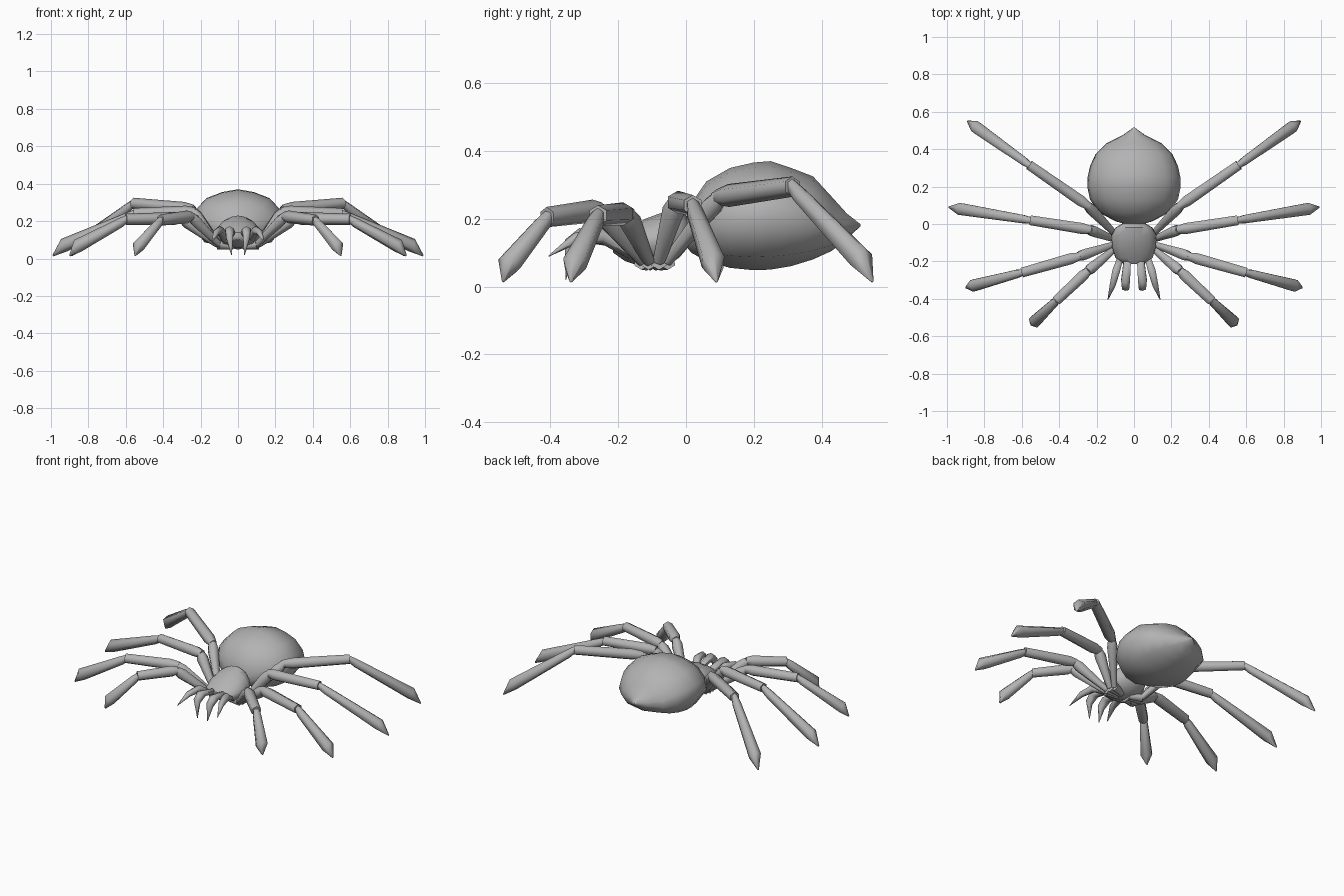
import bpy, bmesh, math
from mathutils import Vector

if "Cube" in bpy.data.objects:
    bpy.data.objects.remove(bpy.data.objects["Cube"])

grey = bpy.data.materials.new("plain grey")
grey.diffuse_color = (0.45, 0.45, 0.45, 1)
grey.use_nodes = True
grey.node_tree.nodes["Principled BSDF"].inputs["Base Color"].default_value = grey.diffuse_color


def finish(name, bm, angle):
    bmesh.ops.recalc_face_normals(bm, faces=bm.faces)
    me = bpy.data.meshes.new(name)
    bm.to_mesh(me)
    bm.free()
    ob = bpy.data.objects.new(name, me)
    bpy.context.collection.objects.link(ob)
    me.materials.append(grey)
    bpy.ops.object.select_all(action='DESELECT')
    ob.select_set(True)
    bpy.context.view_layer.objects.active = ob
    bpy.ops.object.shade_smooth_by_angle(angle=math.radians(angle))
    return ob


def skin(bm, rings):
    """Join rings of points with quads and cap both ends."""
    loops = [[bm.verts.new(p) for p in r] for r in rings]
    n = len(loops[0])
    for a, b in zip(loops, loops[1:]):
        for i in range(n):
            j = (i + 1) % n
            bm.faces.new((a[i], a[j], b[j], b[i]))
    bm.faces.new(loops[0])
    bm.faces.new(loops[-1])


def tube(bm, pts, radii, sides=6):
    """Faceted tube along pts, one radius per point."""
    pts = [Vector(p) for p in pts]
    d = (pts[-1] - pts[0]).normalized()
    side = d.cross(Vector((0, 0, 1))).normalized()
    up = side.cross(d)
    rings = []
    for p, r in zip(pts, radii):
        rings.append([p + r * (math.cos(t) * side + math.sin(t) * up)
                      for t in (2 * math.pi * (k + .5) / sides for k in range(sides))])
    skin(bm, rings)


def body(name, stations, shape, angle):
    """Loft along y; station = y, half width, bottom, middle, top height."""
    bm = bmesh.new()
    rings = []
    for y, w, lo, mid, hi in stations:
        rings.append([(w * u, y, mid + v * ((hi - mid) if v > 0 else (mid - lo)))
                      for u, v in shape])
    skin(bm, rings)
    return finish(name, bm, angle)


# Abdomen with a side ridge and a pointed rear
round_shape = [(1, 0), (.93, .38), (.68, .74), (.34, .92), (0, 1), (-.34, .92), (-.68, .74), (-.93, .38),
               (-1, 0), (-.72, -.72), (0, -1), (.72, -.72)]
body("abdomen", [
    (.0, .05, .12, .15, .2), (.015, .10, .10, .155, .245), (.06, .185, .075, .17, .31),
    (.13, .235, .055, .183, .35), (.20, .25, .048, .187, .366), (.25, .248, .05, .187, .37),
    (.31, .235, .06, .182, .35), (.375, .205, .08, .172, .325), (.43, .15, .105, .165, .265),
    (.475, .06, .14, .168, .215), (.515, .004, .178, .18, .184)], round_shape, 50)

# Head and thorax
body("thorax", [
    (.01, .05, .12, .15, .20), (-.02, .10, .085, .14, .23), (-.06, .12, .06, .13, .222),
    (-.12, .118, .055, .125, .20), (-.18, .10, .075, .12, .165), (-.215, .055, .10, .12, .14)],
    round_shape, 50)

# Legs: hip, first knee, second knee, foot tip
legs = {
    "front_leg": [(.10, -.13, .075), (.25, -.255, .225), (.415, -.41, .205), (.55, -.54, .015)],
    "second_leg": [(.11, -.11, .075), (.30, -.175, .215), (.60, -.26, .21), (.90, -.34, .015)],
    "third_leg": [(.11, -.08, .075), (.24, -.03, .25), (.555, .02, .24), (.99, .09, .015)],
    "rear_leg": [(.10, -.055, .075), (.25, .10, .265), (.56, .315, .295), (.89, .55, .015)],
}
mouth_palp = [(.07, -.17, .10), (.095, -.25, .15), (.115, -.33, .14), (.14, -.405, .09)]
mouth_fang = [(.035, -.19, .13), (.045, -.30, .15), (.045, -.345, .12), (.035, -.355, .02)]

for s, label in ((-1, "left"), (1, "right")):
    for name, path in legs.items():
        hip, k1, k2, tip = [Vector((s * x, y, z)) for x, y, z in path]
        bm = bmesh.new()
        root = Vector((s * .025, hip.y * .5 - .05, .065))
        tube(bm, [root, hip], [.018, .026])                              # hip joint
        tube(bm, [hip, hip.lerp(k1, .85), k1], [.018, .033, .024])       # upper segment
        tube(bm, [k1.lerp(k2, -.04), k1.lerp(k2, .12), k2], [.023, .034, .03])  # middle
        wide = k2.lerp(tip, .86) + Vector((0, 0, .025))
        tube(bm, [k2.lerp(tip, -.03), k2.lerp(tip, .1), wide, tip],
             [.018, .026, .037, .004])                                   # foot
        finish(f"{label}_{name}", bm, 62)
    # Mouth parts
    for name, path, radii in (("palp", mouth_palp, (.018, .024, .018, .002)),
                              ("fang", mouth_fang, (.022, .027, .022, .002))):
        bm = bmesh.new()
        tube(bm, [(s * x, y, z) for x, y, z in path], radii)
        finish(f"{label}_{name}", bm, 62)
